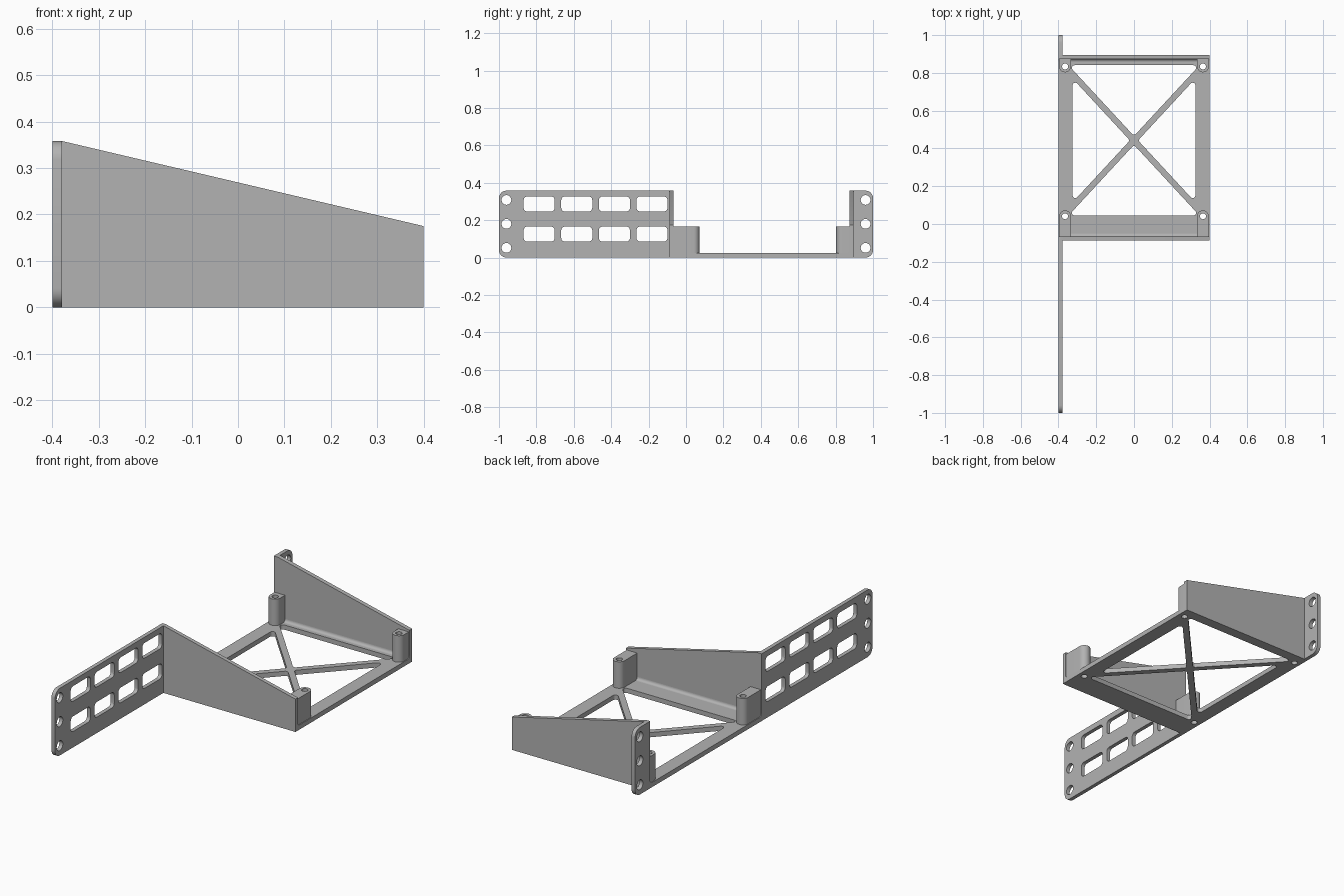
import bpy, bmesh, math
from mathutils import Vector

if "Cube" in bpy.data.objects:
    bpy.data.objects.remove(bpy.data.objects["Cube"])

grey = bpy.data.materials.new("grey plastic")
grey.diffuse_color = (0.45, 0.45, 0.45, 1)
grey.use_nodes = True
grey.node_tree.nodes["Principled BSDF"].inputs["Base Color"].default_value = grey.diffuse_color


def rounded(pts, radii, n=6):
    """Polygon with arc corners; radii is one number or one per corner."""
    pts = [Vector(p) for p in pts]
    if not isinstance(radii, (list, tuple)):
        radii = [radii] * len(pts)
    out = []
    for i, p in enumerate(pts):
        r = radii[i]
        if r == 0:
            out.append(p)
            continue
        a = (pts[i - 1] - p).normalized()
        b = (pts[(i + 1) % len(pts)] - p).normalized()
        half = a.angle(b) / 2
        c = p + (a + b).normalized() * (r / math.sin(half))
        t = r / math.tan(half)
        v1, v2 = p + a * t - c, p + b * t - c
        a1 = math.atan2(v1.y, v1.x)
        d = math.atan2(v2.y, v2.x) - a1
        d = (d + math.pi) % (2 * math.pi) - math.pi
        out += [c + Vector((math.cos(a1 + d * k / n), math.sin(a1 + d * k / n))) * r
                for k in range(n + 1)]
    return out


def rect(u0, v0, u1, v1):
    return [(u0, v0), (u1, v0), (u1, v1), (u0, v1)]


def circle(u, v, r, n=24):
    return [(u + r * math.cos(2 * math.pi * k / n), v + r * math.sin(2 * math.pi * k / n))
            for k in range(n)]


def plate(name, loops, lo, hi, axis):
    """Filled outline with holes, extruded from lo to hi along the axis."""
    cu = bpy.data.curves.new(name, 'CURVE')
    cu.dimensions, cu.fill_mode, cu.extrude = '2D', 'BOTH', (hi - lo) / 2
    for loop in loops:
        s = cu.splines.new('POLY')
        s.points.add(len(loop) - 1)
        for pt, p in zip(s.points, loop):
            pt.co = (p[0], p[1], 0, 1)
        s.use_cyclic_u = True
    tmp = bpy.data.objects.new(name + "_outline", cu)
    bpy.context.collection.objects.link(tmp)
    bpy.context.view_layer.update()
    me = bpy.data.meshes.new_from_object(
        tmp.evaluated_get(bpy.context.evaluated_depsgraph_get()))
    bpy.data.objects.remove(tmp)
    bpy.data.curves.remove(cu)
    bm = bmesh.new()
    bm.from_mesh(me)
    for v in bm.verts:
        u, w, d = v.co.x, v.co.y, v.co.z + (lo + hi) / 2
        v.co = {'X': (d, u, w), 'Y': (u, d, w), 'Z': (u, w, d)}[axis]
    bmesh.ops.remove_doubles(bm, verts=bm.verts, dist=1e-5)
    bmesh.ops.recalc_face_normals(bm, faces=bm.faces)
    bm.to_mesh(me)
    bm.free()
    me.materials.clear()
    me.materials.append(grey)
    ob = bpy.data.objects.new(name, me)
    bpy.context.collection.objects.link(ob)
    bpy.ops.object.select_all(action='DESELECT')
    ob.select_set(True)
    bpy.context.view_layer.objects.active = ob
    bpy.ops.object.shade_smooth_by_angle(angle=math.radians(30))
    return ob


H, T = 0.358, 0.025            # overall height, floor thickness
F0, F1 = -0.087, -0.066        # front wall
B0, B1 = 0.873, 0.896          # back wall
PX, PY = 0.365, (0.041, 0.834)  # post centres
PR, HR = 0.031, 0.016

# mounting ears with screw holes and ventilation windows
screw_z = (0.052, 0.18, 0.308)
windows = [rounded(rect(-0.868 + 0.201 * i, z, -0.702 + 0.201 * i, z + 0.081), 0.02)
           for i in range(4) for z in (0.085, 0.246)]
plate("long_ear", [rounded(rect(-1, 0, F0, H), [0.04, 0, 0, 0.04])] + windows +
      [circle(-0.96, z, 0.026) for z in screw_z], -0.4, -0.379, 'X')
plate("short_ear", [rounded(rect(B1, 0, 1, H), [0, 0.04, 0.04, 0])] +
      [circle(0.96, z, 0.026) for z in screw_z], -0.4, -0.379, 'X')

# sloping side walls
wall = [(-0.4, 0), (0.4, 0), (0.4, 0.175), (-0.378, H), (-0.4, H)]
plate("front_wall", [wall], F0, F1, 'Y')
plate("back_wall", [wall], B0, B1, 'Y')

# floor: four triangular openings leave a diagonal cross brace
cy, ox, oy = 0.4425, 0.325, 0.398
slope, gap = 1.08, 0.0235
openings = []
for s in (-1, 1):
    e = ox * slope - gap
    openings.append([(s * ox, cy - e), (s * ox, cy + e), (s * gap / slope, cy)])
    e = (oy - gap) / slope
    openings.append([(-e, cy + s * oy), (e, cy + s * oy), (0, cy + s * gap)])
posts = [(sx * PX, y) for sx in (-1, 1) for y in PY]
plate("floor", [rect(-0.4, F1, 0.4, B0)] + [rounded(t, 0.014) for t in openings] +
      [circle(x, y, HR) for x, y in posts], 0, T, 'Z')

# hollow screw posts, rounded inward and joined to the walls
for x, y in posts:
    d = 1 if y < 0.4 else -1
    w = F1 if d > 0 else B0
    arc = [(x + PR * math.cos(a), y + d * PR * math.sin(a))
           for a in (math.pi * k / 16 for k in range(17))]
    plate("screw_post", [[(x + PR, w)] + arc + [(x - PR, w)], circle(x, y, HR)],
          T, 0.166, 'Z')

# small fillets where walls meet the floor
R = 0.015
for name, w, d in (("front_fillet", F1, 1), ("back_fillet", B0, -1)):
    cove = [(w + d * R * (1 - math.cos(a)), T + R * (1 - math.sin(a)))
            for a in (math.pi / 2 * k / 6 for k in range(7))]
    plate(name, [[(w, T)] + cove], -0.4, 0.4, 'X')
